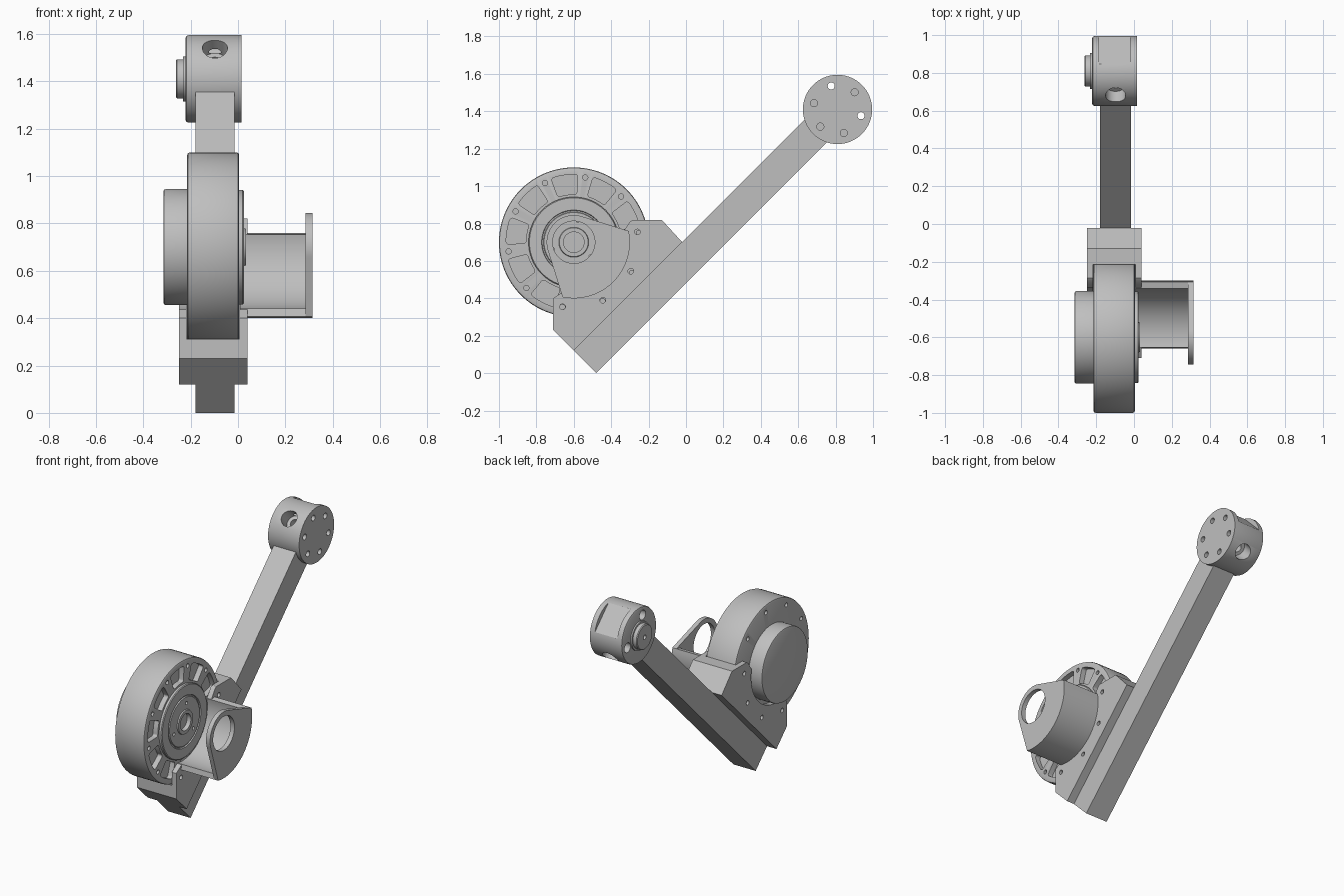
import bpy, bmesh
from math import sin, cos, acos, radians, degrees, pi
from mathutils import Matrix, Vector

if "Cube" in bpy.data.objects:
    bpy.data.objects.remove(bpy.data.objects["Cube"])

grey = bpy.data.materials.new("plain_grey")
grey.use_nodes = True
GREY = (0.52, 0.52, 0.52, 1)
grey.diffuse_color = GREY
grey.node_tree.nodes["Principled BSDF"].inputs["Base Color"].default_value = GREY

WHEEL = (-0.60, 0.70)   # wheel axis in y, z
HUB = (0.81, 1.41)      # arm end axis in y, z
MID = -0.0975           # arm centre in x
parts = []


def finish(name, bm):
    bmesh.ops.recalc_face_normals(bm, faces=bm.faces)
    mesh = bpy.data.meshes.new(name)
    bm.to_mesh(mesh)
    bm.free()
    mesh.materials.append(grey)
    ob = bpy.data.objects.new(name, mesh)
    bpy.context.collection.objects.link(ob)
    parts.append(ob)
    return ob


def polar(c, r, a):
    return (c[0] + r * cos(radians(a)), c[1] + r * sin(radians(a)))


def arc(c, r, a0, a1, n):
    return [polar(c, r, a0 + (a1 - a0) * i / n) for i in range(n + 1)]


def circle(c, r, n=32):
    return arc(c, r, 0, 360, n)[:-1]


def prism(name, outlines, x0, x1, rounding=0):
    """Extrude y-z outlines along x, optionally rounding the sharp long edges."""
    bm = bmesh.new()
    for pts in outlines:
        face = bm.faces.new([bm.verts.new((x0, y, z)) for y, z in pts])
        ext = bmesh.ops.extrude_face_region(bm, geom=[face])
        verts = [g for g in ext["geom"] if isinstance(g, bmesh.types.BMVert)]
        bmesh.ops.translate(bm, verts=verts, vec=(x1 - x0, 0, 0))
    if rounding:
        long = [e for e in bm.edges
                if abs(e.verts[0].co.x - e.verts[1].co.x) > 1e-4
                and e.calc_face_angle(0) > 0.6]
        bmesh.ops.bevel(bm, geom=long, offset=rounding, segments=4,
                        profile=0.5, affect="EDGES")
    return finish(name, bm)


def lathe(name, c, profile, n=96):
    """Spin an (x, radius) profile around an axis parallel to x."""
    bm = bmesh.new()
    vs = [bm.verts.new((x, c[0] + r, c[1])) for x, r in profile]
    edges = [bm.edges.new(p) for p in zip(vs, vs[1:])]
    bmesh.ops.spin(bm, geom=vs + edges, cent=(0, *c), axis=(1, 0, 0),
                   angle=2 * pi, steps=n, use_duplicate=False)
    bmesh.ops.remove_doubles(bm, verts=bm.verts, dist=1e-5)
    return finish(name, bm)


def radial_rod(name, r, a, d0, d1):
    """Rod crossing the arm end in direction a, from distance d0 to d1."""
    bm = bmesh.new()
    d = Vector((0, cos(radians(a)), sin(radians(a))))
    rot = d.to_track_quat("Z", "Y").to_matrix().to_4x4()
    centre = Vector((MID, *HUB)) + d * (d0 + d1) / 2
    bmesh.ops.create_cone(bm, cap_ends=True, segments=40, radius1=r, radius2=r,
                          depth=d1 - d0, matrix=Matrix.Translation(centre) @ rot)
    return finish(name, bm)


def cut(ob, cutter):
    cutter.hide_render = True
    mod = ob.modifiers.new("cut", "BOOLEAN")
    mod.operation, mod.solver, mod.object = "DIFFERENCE", "EXACT", cutter
    graph = bpy.context.evaluated_depsgraph_get()
    mesh = bpy.data.meshes.new_from_object(ob.evaluated_get(graph))
    ob.modifiers.clear()
    ob.data = mesh
    parts.remove(cutter)
    bpy.data.objects.remove(cutter)


# Square arm, rising at 45 degrees
bar = prism("arm_bar", [[(-0.48, 0.0), (-0.60, 0.12),
                         (0.644, 1.364), (0.764, 1.244)]], -0.18, -0.015)

# Wheel housing with rounded rim, ring of pockets and screw holes
housing = lathe("wheel_housing", WHEEL, [
    (-0.215, 0), (-0.215, 0.388), (-0.211, 0.397), (-0.203, 0.40),
    (-0.007, 0.40), (0.001, 0.397), (0.005, 0.388), (0.005, 0)])
pockets = []
for k in range(10):
    a = 98 + 36 * k
    pockets.append(arc(WHEEL, 0.362, a - 11.5, a + 11.5, 6)
                   + arc(WHEEL, 0.256, a + 11.5, a - 11.5, 6))
cut(housing, prism("pocket_cutter", pockets, -0.03, 0.02, 0.014))
screws = [circle(polar(WHEEL, 0.352, 80 + 36 * k), 0.014, 16) for k in range(10)]
cut(housing, prism("front_screw_cutter", screws, -0.02, 0.02))
cut(housing, prism("rear_screw_cutter", screws, -0.23, -0.19))

# Rear motor cap
lathe("motor_cap", WHEEL, [(-0.315, 0), (-0.315, 0.235), (-0.312, 0.242),
                           (-0.305, 0.245), (-0.21, 0.245), (-0.21, 0)])

# Stepped output disc with three bolt holes
disc = lathe("output_disc", WHEEL, [
    (-0.01, 0), (-0.01, 0.242), (0.02, 0.242), (0.025, 0.237), (0.025, 0.172),
    (0.017, 0.169), (0.017, 0.162), (0.025, 0.159), (0.025, 0.08),
    (0.033, 0.077), (0.033, 0.055), (0.0, 0.055), (0.0, 0)])
cut(disc, prism("bolt_cutter", [circle(polar(WHEEL, 0.12, 80 + 120 * k), 0.011, 16)
                                for k in range(3)], 0.005, 0.05))

# Cradle bracket that clasps the wheel and sits on the arm
A0, A1 = -101.5, 11.5
outline = ([(-0.60, 0.12), (-0.71, 0.23), (-0.71, 0.40)]
           + arc(WHEEL, 0.268, A0, A1, 32)
           + [(-0.30, 0.81), (-0.285, 0.82), (-0.13, 0.82), (-0.02, 0.70)])
bracket = prism("wheel_bracket", [outline], -0.25, 0.04)
cut(bracket, prism("wheel_cutter", [circle(WHEEL, 0.403, 96)], -0.217, 0.007))
holes = [circle(p, 0.015, 16) for p in
         [(-0.66, 0.355), (-0.445, 0.39), (-0.295, 0.545), (-0.26, 0.755)]]
cut(bracket, prism("front_hole_cutter", holes, 0.003, 0.06))
cut(bracket, prism("rear_hole_cutter", holes, -0.27, -0.213))

# Curved guard wall and its teardrop end plate with a round window
prism("guard_wall", [arc(WHEEL, 0.30, A0, A1, 32) + arc(WHEEL, 0.265, A1, A0, 32)],
      0.008, 0.29)
tangent = degrees(acos(0.145 / 0.30))
plate = prism("guard_end_plate", [arc(WHEEL, 0.30, A0, A1, 32)
                                  + arc(WHEEL, 0.145, A1 + tangent,
                                        360 + A0 - tangent, 32)], 0.285, 0.315)
cut(plate, prism("window_cutter", [circle(WHEEL, 0.113, 64)], 0.25, 0.35))

# Round arm end with face holes, cross bore and a flat window
hub = lathe("arm_end_hub", HUB, [(-0.222, 0), (-0.222, 0.172), (-0.218, 0.181),
                                 (-0.208, 0.185), (0.015, 0.185), (0.015, 0)])
flat = [(0.155, -0.15), (0.155, 0.15), (0.25, 0.15), (0.25, -0.15)]
c45 = cos(radians(45))
cut(hub, prism("flat_cutter", [[(HUB[0] + c45 * (u - v), HUB[1] + c45 * (u + v))
                                for u, v in flat]], -0.185, -0.02))
cut(hub, radial_rod("bore_cutter", 0.03, 135, -0.3, 0.3))
for a in (135, 315):
    cut(hub, radial_rod("counterbore_cutter", 0.053, a, 0.10, 0.3))
cut(hub, prism("blind_hole_cutter", [circle(polar(HUB, 0.13, a), 0.019, 20)
                                     for a in (45, 165, 225, 285)], -0.015, 0.05))
through = [polar(HUB, 0.13, a) for a in (105, 345)]
cut(hub, prism("through_hole_cutter", [circle(p, 0.019, 20) for p in through], -0.3, 0.1))
cut(hub, prism("recess_cutter", [circle(p, 0.032, 24) for p in through], -0.3, -0.17))

# Boss on the far side of the arm end
boss = lathe("arm_end_boss", HUB, [(-0.21, 0), (-0.21, 0.095), (-0.232, 0.095),
                                   (-0.232, 0.083), (-0.257, 0.083),
                                   (-0.262, 0.078), (-0.262, 0)], 64)
cut(boss, prism("boss_hole_cutter", [circle(HUB, 0.015, 20)], -0.3, -0.235))

# Smooth curved surfaces while keeping edges crisp
bpy.ops.object.select_all(action="DESELECT")
for ob in parts:
    ob.select_set(True)
bpy.context.view_layer.objects.active = bar
bpy.ops.object.shade_smooth_by_angle(angle=radians(30))
